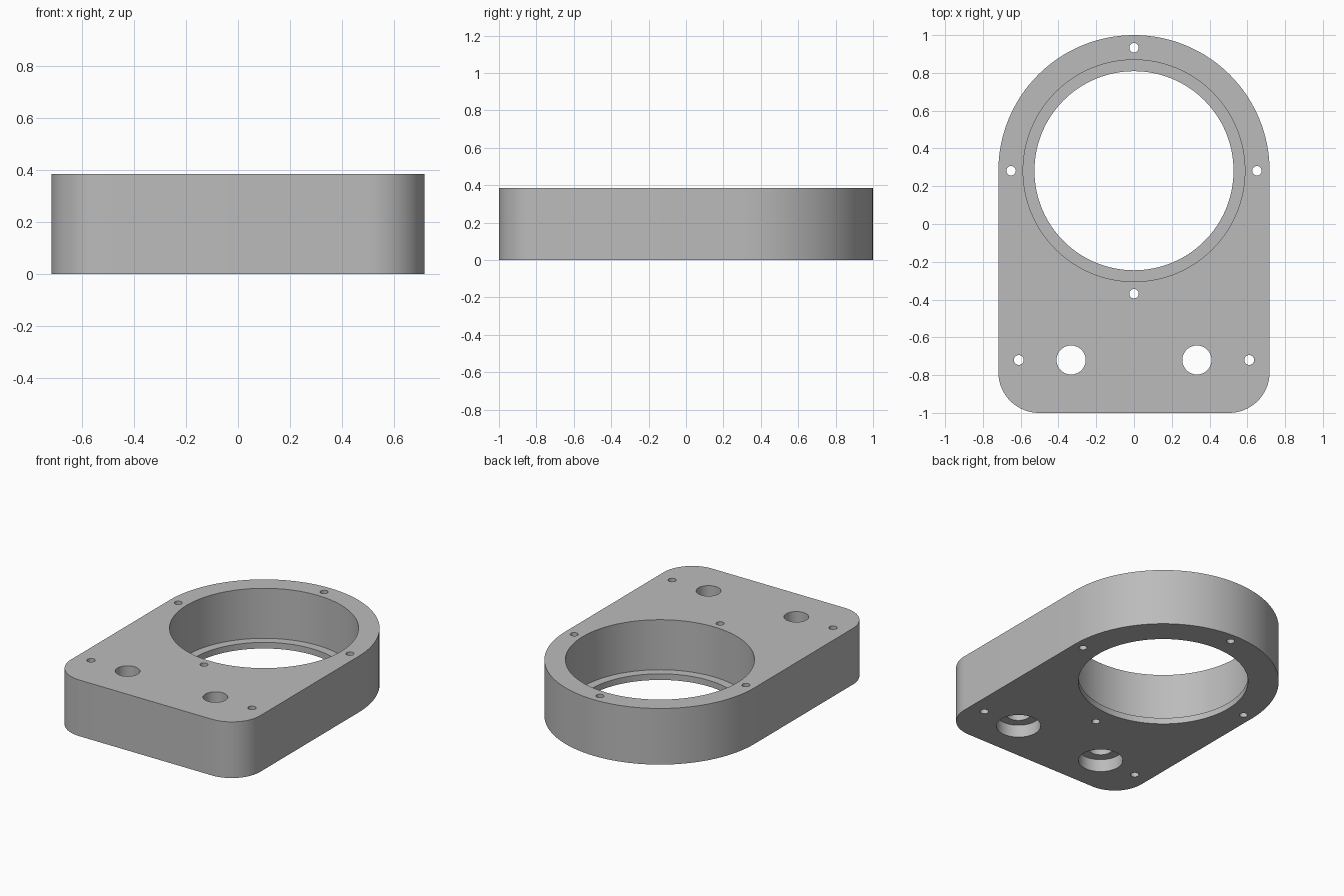
import bpy
import bmesh
from math import cos, sin, pi

if "Cube" in bpy.data.objects:
    bpy.data.objects.remove(bpy.data.objects["Cube"], do_unlink=True)

HALF_W, HEIGHT = 0.718, 0.385
BORE_Y = 1 - HALF_W
CORNER = 0.215

grey = bpy.data.materials.new("plain grey")
grey.use_nodes = True
grey.diffuse_color = (0.5, 0.5, 0.5, 1)
grey.node_tree.nodes["Principled BSDF"].inputs["Base Color"].default_value = (0.5, 0.5, 0.5, 1)


def arc(cx, cy, r, start, end, steps):
    angles = [start + (end - start) * i / steps for i in range(steps + 1)]
    return [(cx + r * cos(a), cy + r * sin(a)) for a in angles]


def prism(name, outline, z0, z1):
    """Extrude a closed outline from z0 to z1."""
    bm = bmesh.new()
    base = bm.faces.new([bm.verts.new((x, y, z0)) for x, y in outline])
    top = bmesh.ops.extrude_face_region(bm, geom=[base])["geom"]
    bmesh.ops.translate(bm, vec=(0, 0, z1 - z0),
                        verts=[v for v in top if isinstance(v, bmesh.types.BMVert)])
    bmesh.ops.recalc_face_normals(bm, faces=bm.faces)
    mesh = bpy.data.meshes.new(name)
    bm.to_mesh(mesh)
    bm.free()
    mesh.materials.append(grey)
    obj = bpy.data.objects.new(name, mesh)
    bpy.context.collection.objects.link(obj)
    return obj


def drill(x, y, r, z0, z1, steps=32):
    """Cut a round hole in the housing."""
    cutter = prism("hole_cutter", arc(x, y, r, 0, 2 * pi, steps)[:-1], z0, z1)
    cutter.hide_render = True
    mod = housing.modifiers.new("hole", "BOOLEAN")
    mod.operation = "DIFFERENCE"
    mod.solver = "EXACT"
    mod.object = cutter
    bpy.ops.object.modifier_apply(modifier=mod.name)
    bpy.data.objects.remove(cutter, do_unlink=True)


# Plate with a round back end and rounded front corners
cx, cy = HALF_W - CORNER, CORNER - 1
outline = (arc(0, BORE_Y, HALF_W, 0, pi, 64)
           + arc(-cx, cy, CORNER, pi, 1.5 * pi, 16)
           + arc(cx, cy, CORNER, 1.5 * pi, 2 * pi, 16))
housing = prism("bearing_housing", outline, 0, HEIGHT)
bpy.context.view_layer.objects.active = housing
housing.select_set(True)

# Main bore with a thin retaining lip at the bottom
LOW, HIGH = -0.1, HEIGHT + 0.1
drill(0, BORE_Y, 0.587, 0.042, HIGH, 128)
drill(0, BORE_Y, 0.527, LOW, HIGH, 128)

# Four screw holes around the bore
for i in range(4):
    drill(0.651 * cos(i * pi / 2), BORE_Y + 0.651 * sin(i * pi / 2), 0.025, LOW, HIGH, 24)

# Front screw holes and mounting holes recessed from below
for side in (-1, 1):
    drill(side * 0.61, -0.72, 0.026, LOW, HIGH, 24)
    drill(side * 0.333, -0.72, 0.138, LOW, 0.085, 48)
    drill(side * 0.333, -0.72, 0.077, LOW, HIGH, 48)

bpy.ops.object.shade_smooth_by_angle(angle=pi / 6)
